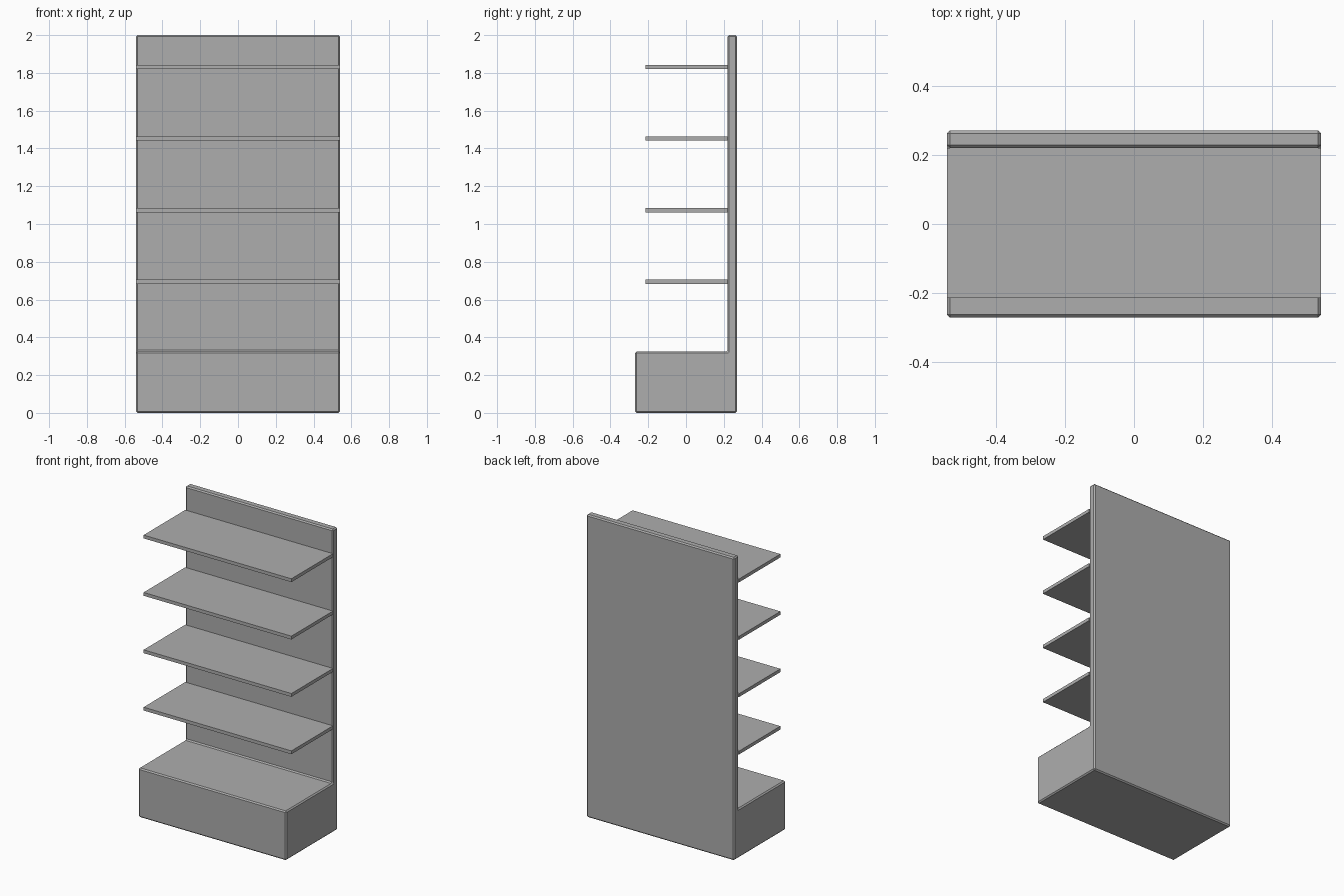
import bpy, bmesh

if "Cube" in bpy.data.objects:
    bpy.data.objects.remove(bpy.data.objects["Cube"])

grey = bpy.data.materials.new("shelf grey")
grey.diffuse_color = (0.42, 0.42, 0.42, 1)
grey.use_nodes = True
grey.node_tree.nodes["Principled BSDF"].inputs["Base Color"].default_value = grey.diffuse_color

HALF_W, HALF_D, PANEL_Y, BASE_Z = 0.54, 0.27, 0.22, 0.325


def extrude_profile(name, profile, half_width, bevel=0.0):
    """Extrude a (y, z) outline along x, optionally chamfering every edge."""
    bm = bmesh.new()
    face = bm.faces.new([bm.verts.new((-half_width, y, z)) for y, z in profile])
    ext = bmesh.ops.extrude_face_region(bm, geom=[face])
    verts = [g for g in ext["geom"] if isinstance(g, bmesh.types.BMVert)]
    bmesh.ops.translate(bm, verts=verts, vec=(2 * half_width, 0, 0))
    bmesh.ops.recalc_face_normals(bm, faces=bm.faces[:])
    if bevel:
        bmesh.ops.bevel(bm, geom=bm.edges[:], offset=bevel, segments=1,
                        affect='EDGES', profile=0.5)
        bmesh.ops.recalc_face_normals(bm, faces=bm.faces[:])
    mesh = bpy.data.meshes.new(name)
    bm.to_mesh(mesh)
    bm.free()
    mesh.materials.append(grey)
    obj = bpy.data.objects.new(name, mesh)
    bpy.context.collection.objects.link(obj)
    return obj


# L-shaped body: plinth and back panel in one chamfered piece
extrude_profile("base_and_back_panel", [
    (-HALF_D, 0), (HALF_D, 0), (HALF_D, 2), (PANEL_Y, 2),
    (PANEL_Y, BASE_Z), (-HALF_D, BASE_Z)], HALF_W, bevel=0.008)

# Four evenly spaced shelves against the back panel
for i in range(4):
    z = 0.694 + i * 0.379
    extrude_profile(f"shelf_{i + 1}", [
        (-0.214, z - 0.011), (PANEL_Y, z - 0.011),
        (PANEL_Y, z + 0.011), (-0.214, z + 0.011)], HALF_W)
